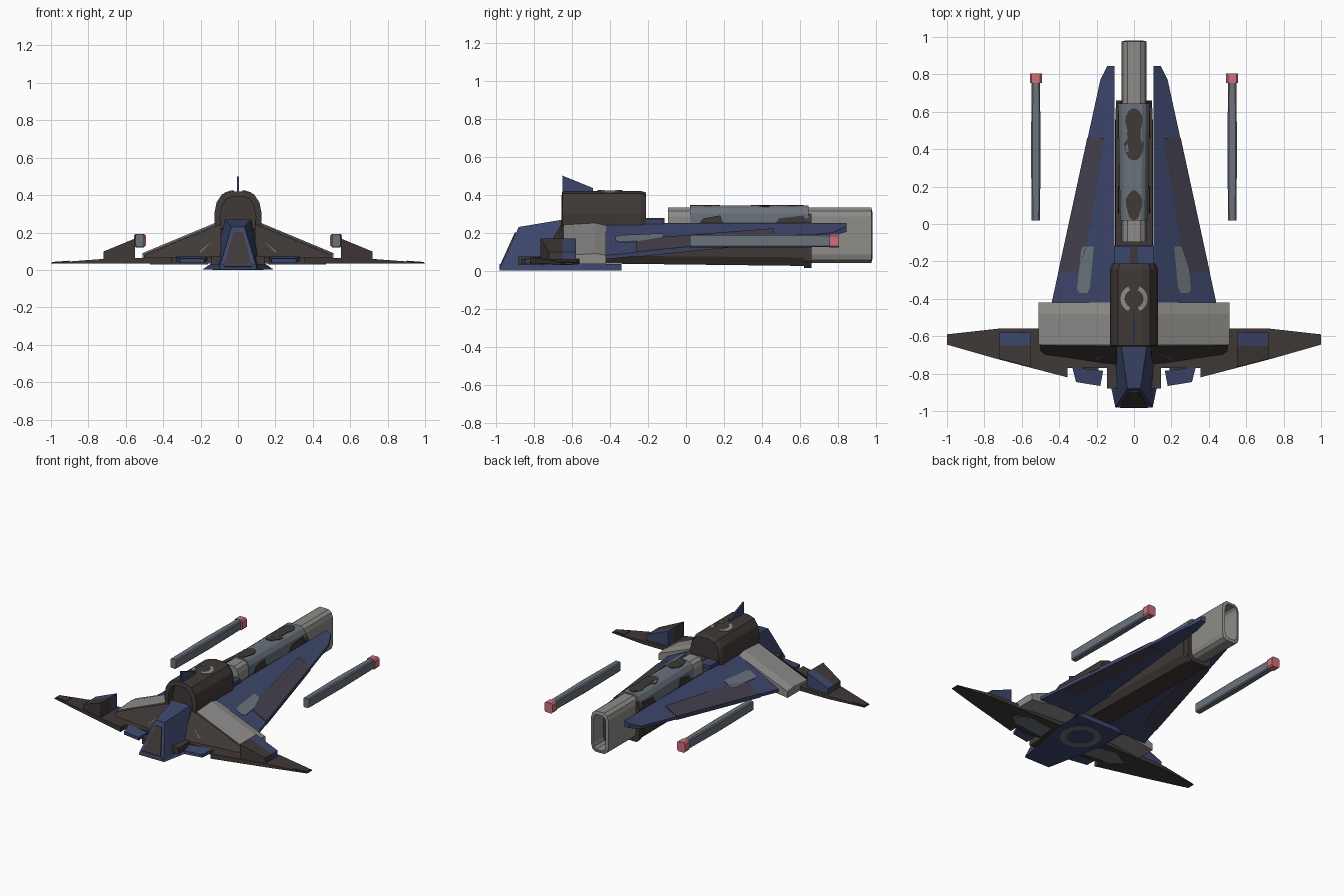
import bpy, bmesh, math
from mathutils import Vector

if "Cube" in bpy.data.objects:
    bpy.data.objects.remove(bpy.data.objects["Cube"])


def material(name, r, g, b):
    m = bpy.data.materials.new(name)
    m.diffuse_color = (r, g, b, 1)
    m.use_nodes = True
    m.node_tree.nodes["Principled BSDF"].inputs["Base Color"].default_value = m.diffuse_color
    return m


BLUE = material("navy blue", 0.046, 0.062, 0.150)
DARK = material("dark brown", 0.050, 0.041, 0.038)
LIGHT = material("light grey", 0.270, 0.262, 0.250)
STEEL = material("blue grey", 0.145, 0.170, 0.200)
PLUM = material("plum grey", 0.058, 0.050, 0.078)
RED = material("soft red", 0.620, 0.160, 0.200)


def finish(name, bm, mats, mirror=False, rule=None):
    bmesh.ops.recalc_face_normals(bm, faces=bm.faces)
    bm.normal_update()
    if rule:
        for f in bm.faces:
            f.material_index = rule(f.calc_center_median(), f.normal)
    mesh = bpy.data.meshes.new(name)
    bm.to_mesh(mesh)
    bm.free()
    for m in mats:
        mesh.materials.append(m)
    ob = bpy.data.objects.new(name, mesh)
    bpy.context.collection.objects.link(ob)
    if mirror:
        ob.modifiers.new("mirror", 'MIRROR').use_mirror_merge = False
    return ob


def loft(name, rings, mats, mirror=False, rule=None):
    """Skin rings of equal point count and cap both ends."""
    bm = bmesh.new()
    vs = [[bm.verts.new(p) for p in ring] for ring in rings]
    n = len(vs[0])
    for a, b in zip(vs, vs[1:]):
        for i in range(n):
            j = (i + 1) % n
            bm.faces.new((a[i], a[j], b[j], b[i]))
    bm.faces.new(vs[0])
    bm.faces.new(vs[-1])
    return finish(name, bm, mats, mirror, rule)


def plate(name, pts, zf, mat, mirror=False, t=0.006):
    """Thin plate following the height function zf(x, y)."""
    return loft(name, [[(x, y, zf(x, y) - 0.002) for x, y in pts],
                       [(x, y, zf(x, y) + t - 0.002) for x, y in pts]], [mat], mirror)


def box(name, x0, x1, y0, y1, z0, z1, mat, mirror=False):
    ring = [(x0, y0), (x1, y0), (x1, y1), (x0, y1)]
    return loft(name, [[(x, y, z) for x, y in ring] for z in (z0, z1)], [mat], mirror)


def section(half, y):
    """Symmetric xz section at y from its right half, bottom to top."""
    return [(x, y, z) for x, z in half] + [(-x, y, z) for x, z in reversed(half)]


def lerp(a, b, t):
    return a + (b - a) * t


# Nose with dark sloping front
def nose_rect(pts):
    return [pts[0], pts[1], (-pts[1][0],) + pts[1][1:], (-pts[0][0],) + pts[0][1:]]


loft("nose", [nose_rect([(0.10, -0.98, 0.01), (0.035, -0.88, 0.23)]),
              nose_rect([(0.13, -0.62, 0.01), (0.07, -0.64, 0.27)])], [BLUE])
loft("nose_front_panel", [[(-.075, -.978, .015), (.075, -.978, .015), (.025, -.894, .20), (-.025, -.894, .20)],
                          [(-.075, -.984, .017), (.075, -.984, .017), (.025, -.9, .202), (-.025, -.9, .202)]], [DARK])
loft("belly_plate", [[(x * s, y, z) for x, y in
                      ((.10, -.98), (.19, -.55), (.19, -.34), (-.19, -.34), (-.19, -.55), (-.10, -.98))]
                     for z, s in ((0.002, 1), (0.035, .75))], [BLUE])


# Painted rings on the belly and the canopy roof
def arc(name, cy, r0, r1, a0, a1, zf, mat, mirror=False):
    n = 16
    ang = [math.radians(lerp(a0, a1, i / n)) for i in range(n + 1)]
    rings = []
    for a in ang:
        pts = [(r * math.cos(a), cy + r * math.sin(a)) for r in (r0, r1)]
        (xa, ya), (xb, yb) = pts
        za, zb = zf(xa), zf(xb)
        rings.append([(xa, ya, za), (xb, yb, zb), (xb, yb, zb + .005), (xa, ya, za + .005)])
    loft(name, rings, [mat], mirror)


arc("belly_ring", -0.54, 0.09, 0.135, -90, 90, lambda x: 0.0, STEEL, True)
arc("canopy_ring", -0.40, 0.05, 0.072, -65, 65, lambda x: .419 - max(0, abs(x) - .04) * .33, LIGHT, True)

# Canopy with recessed front arch
cab = [(.12, .18), (.127, .30), (.115, .36), (.085, .405), (.04, .42)]
arch = [(x * .75, lerp(.18, z, .88)) for x, z in cab]
low = [(x * .9, lerp(.18, z, .96)) for x, z in cab]
loft("canopy", [section(arch, -.60), section(arch, -.655), section(cab, -.65),
                section(cab, -.24), section(low, -.21)], [DARK])
loft("tail_fin", [[(x, -.65, .50), (x, -.65, .41), (x, -.49, .41), (x, -.49, .435)] for x in (-.006, .006)], [BLUE])

# Centre hull
box("spine_block", -.11, .11, -.55, -.115, .08, .25, BLUE)
box("spine_step", -.105, .105, -.215, -.12, .24, .272, BLUE)
box("spine_slot", -.022, .022, -.22, -.112, .25, .276, DARK)
loft("hull", [section([(.08, .04), (.105, .08), (.10, .22)], -.64),
              section([(.07, .025), (.10, .07), (.10, .23)], .62)], [DARK])
loft("hull_collar", [section([(.07, .015), (.095, .05), (.095, .26), (.07, .30)], y) for y in (.62, .66)], [DARK])

# Long barrel with hollow rear
tube = [(.035, .04), (.058, .055), (.068, .085), (.068, .285), (.058, .315), (.035, .332)]
bore = [(x * .74, lerp(.186, z, .86)) for x, z in tube]
loft("barrel", [section(tube, -.095), section(tube, .975), section(bore, .98), section(bore, .86)],
     [LIGHT, DARK], rule=lambda c, n: int(n.y > .9 and c.y < .95))
shroud = [(.085, .23), (.085, .30), (.065, .33), (.045, .342)]
loft("barrel_shroud", [section([(x * .86, z) for x, z in shroud], .02), section(shroud, .645)], [STEEL])


# Dark camouflage patches on the shroud
def blob(cy, rx, ry):
    return [(rx * (1 + .12 * math.sin(3 * a)) * math.cos(a), cy + ry * math.sin(a))
            for a in [i * math.tau / 14 for i in range(14)]]


for i, (cy, rx, ry) in enumerate([(.54, .045, .08), (.405, .052, .065), (.46, .036, .07), (.10, .042, .08)]):
    plate("shroud_patch_%d" % i, blob(cy, rx, ry),
          lambda x, y: .342 - max(0, abs(x) - .042) * .6, DARK)
for i, (y0, y1) in enumerate([(.06, .2), (.46, .64)]):
    loft("shroud_side_patch_%d" % i, [[(x, y0, .235), (x, y0 + .03, .275), (x, y1 - .02, .29), (x, y1, .235)]
                                      for x in (.08, .0865)], [DARK], True)

# Delta wings
XI = .105


def wing_x(y):
    return lerp(.44, .18, (y + .42) / 1.19)


def wing_low(y):
    return lerp(.06, .18, (y + .42) / 1.19)


def wing_top(x, y):
    return lerp(.25, wing_low(y) + .02, (x - XI) / (wing_x(y) - XI))


def wing_ring(y, xo):
    zo = wing_low(y)
    return [(XI, y, .25), (xo, y, wing_top(xo, y)), (xo, y, zo), (XI, y, zo)]


loft("delta_wing", [wing_ring(-.42, .44), wing_ring(.77, .18), 
                    [(XI, .845, .25), (.143, .845, .235), (.143, .845, .205), (XI, .845, .205)]],
     [BLUE, DARK], True, lambda c, n: int(n.x < -.9))
panel = [(.16, .46), (.25, .46), (.406, -.26), (.30, -.26), (.25, -.11)]
plate("wing_panel_top", panel, wing_top, PLUM, True)
plate("wing_panel_bottom", panel, lambda x, y: wing_low(y) - .002, PLUM, True)
plate("wing_patch", [(.215, -.12), (.27, -.12), (.283, -.14), (.305, -.35), (.29, -.37), (.25, -.37), (.235, -.34)],
      wing_top, STEEL, True)

# Light cross wing, then its sloping camouflaged front fairing
loft("cross_wing", [[(.09, -.645, .255), (.09, -.48, .265), (.09, -.42, .25), (.09, -.42, .09), (.09, -.645, .06)],
                    [(.51, -.645, .08), (.51, -.48, .09), (.51, -.42, .082), (.51, -.42, .036), (.51, -.645, .036)]],
     [LIGHT], True)
loft("front_fairing", [[(.09, -.64, .05), (.09, -.64, .25), (.09, -.655, .245), (.09, -.76, .06)],
                       [(.50, -.64, .05), (.50, -.64, .08), (.50, -.65, .078), (.50, -.70, .055)]], [DARK], True)


def fairing_z(x, y):
    t = (x - .09) / .41
    return lerp(lerp(.245, .078, t), .06, (-lerp(.655, .65, t) - y) / lerp(.105, .05, t))


plate("fairing_patch", [(.12, -.657), (.38, -.657), (.41, -.67), (.39, -.705), (.33, -.71), (.26, -.69),
                        (.20, -.725), (.14, -.70)], fairing_z, STEEL, True)

# Forward wings
box("front_wing_root", .09, .36, -.77, -.56, .035, .07, DARK, True)
box("nose_cheek", .09, .145, -.88, -.65, .03, .075, DARK, True)


def blade(x, y0, y1, z0, z1):
    return [(x, y0, z0), (x, y1, z0), (x, y1, z1), (x, y0, z1)]


loft("front_wing", [blade(.355, -.82, -.56, .034, .07), blade(.73, -.722, -.56, .034, .058),
                    blade(1.0, -.645, -.59, .033, .038)], [DARK], True)
plate("front_wing_patch", [(.16, -.75), (.40, -.72), (.47, -.66), (.36, -.60), (.17, -.63)],
      lambda x, y: .032, STEEL, True)
plate("tip_patch", [(.9, -.66), (.995, -.635), (.995, -.60), (.9, -.59)],
      lambda x, y: lerp(.058, .038, (x - .73) / .27), DARK, True)

# Winglets on the forward wings: dark front, blue rear
for nm, y0, y1, mat in (("winglet_front", -.765, -.65, DARK), ("winglet_rear", -.65, -.58, BLUE)):
    lo = max(y0, -.72)
    loft(nm, [blade(.55, y0, y1, .05, .168), blade(.72, lo, y1, .05, .098)], [mat], True)

# Small blue flaps ahead of the forward wings
loft("flap", [[(.165, -.785, z), (.33, -.765, z), (.31, -.845, z - .012), (.18, -.866, z - .012)]
              for z in (.05, .072)], [BLUE], True)
box("flap_hinge", .19, .29, -.80, -.75, .042, .06, DARK, True)


# Free-standing side cannons with red ends
def cannon_ring(y, w, h):
    c = .3 * w
    return [(.525 + sx, y, .157 + sz) for sx, sz in
            ((w, -h + c), (w, h - c), (w - c, h), (c - w, h), (-w, h - c), (-w, c - h), (c - w, -h), (w - c, -h))]


loft("side_cannon", [cannon_ring(.02, .022, .034), cannon_ring(.40, .026, .036), cannon_ring(.76, .022, .033)],
     [STEEL], True)
loft("cannon_tip", [cannon_ring(.755, .032, .036), cannon_ring(.805, .032, .036)], [RED], True)
